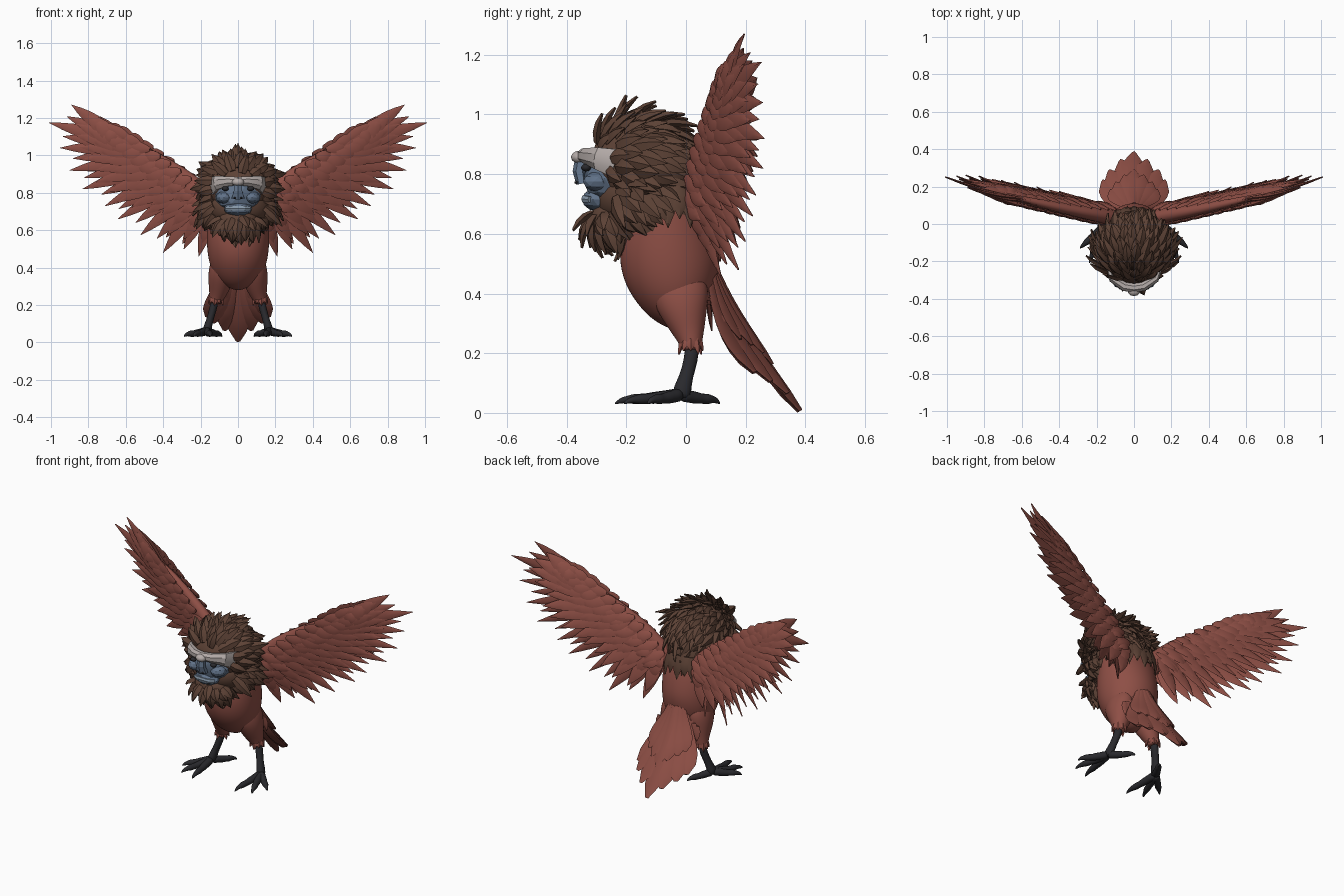
import bpy, bmesh, math, random
from mathutils import Vector, Matrix

random.seed(4)
if "Cube" in bpy.data.objects:
    bpy.data.objects.remove(bpy.data.objects["Cube"])


def material(name, r, g, b):
    m = bpy.data.materials.new(name)
    m.diffuse_color = (r, g, b, 1)
    m.use_nodes = True
    node = m.node_tree.nodes["Principled BSDF"]
    node.inputs["Base Color"].default_value = (r, g, b, 1)
    node.inputs["Roughness"].default_value = 0.8
    return m


RED = material("rust red plumage", 0.27, 0.078, 0.06)
BROWN = material("dark brown mane", 0.108, 0.054, 0.036)
BLUE = material("slate blue skin", 0.12, 0.17, 0.25)
PALE = material("pale grey brow", 0.46, 0.41, 0.395)
TEETH = material("light blue grey lips", 0.25, 0.32, 0.40)
BLACK = material("charcoal legs", 0.022, 0.022, 0.026)


def finish(name, bm, mat, mirror=False, subdiv=0, angle=45):
    bmesh.ops.recalc_face_normals(bm, faces=bm.faces)
    me = bpy.data.meshes.new(name)
    bm.to_mesh(me)
    bm.free()
    ob = bpy.data.objects.new(name, me)
    bpy.context.collection.objects.link(ob)
    me.materials.append(mat)
    if subdiv:
        me.polygons.foreach_set("use_smooth", [True] * len(me.polygons))
    else:
        bpy.ops.object.select_all(action="DESELECT")
        ob.select_set(True)
        bpy.context.view_layer.objects.active = ob
        bpy.ops.object.shade_smooth_by_angle(angle=math.radians(angle))
    if mirror:
        ob.modifiers.new("mirror", "MIRROR")
    if subdiv:
        ob.modifiers.new("smooth", "SUBSURF").levels = subdiv
        ob.modifiers["smooth"].render_levels = subdiv


def loft(bm, pts, ref, sides=12):
    """Tube through (x, y, z, radius along ref, radius across ref)."""
    ref, prev = Vector(ref), None
    for i, p in enumerate(pts):
        a, b = pts[max(i - 1, 0)], pts[min(i + 1, len(pts) - 1)]
        t = (Vector(b[:3]) - Vector(a[:3])).normalized()
        across = t.cross(ref).normalized()
        along = across.cross(t)
        ring = []
        for k in range(sides):
            q = math.tau * (k + 0.5) / sides
            ring.append(bm.verts.new(Vector(p[:3]) + along * math.cos(q) * p[3] + across * math.sin(q) * p[4]))
        if prev:
            for k in range(sides):
                n = (k + 1) % sides
                bm.faces.new((prev[k], prev[n], ring[n], ring[k]))
        else:
            bm.faces.new(ring)
        prev = ring
    bm.faces.new(prev)


def ball(bm, centre, radii, detail=2):
    m = Matrix.Translation(centre) @ Matrix.Diagonal((*radii, 1))
    bmesh.ops.create_icosphere(bm, subdivisions=detail, radius=1, matrix=m)


POINTED = (0.4, 0.75, 0.95, 1, 0.85, 0.5, 0.04)
ROUNDED = (0.3, 0.45, 0.6, 0.78, 0.95, 1, 0.85, 0.2)
TUFT = (0.7, 1, 0.72, 0.05)


def feather(bm, base, tip, width, normal, shape=POINTED, thick=0.008, bend=0.0, tilt=0.0):
    """Leaf with a raised midrib; bend arches it along its normal."""
    base, tip = Vector(base), Vector(tip)
    axis = (tip - base).normalized()
    side = axis.cross(Vector(normal)).normalized()
    up = side.cross(axis)
    side, up = side + up * tilt, up - side * tilt
    prev = None
    for i, w in enumerate(shape):
        u = i / (len(shape) - 1)
        c = base.lerp(tip, u) + up * bend * 4 * u * (1 - u)
        h, d = width * w / 2, thick * (0.3 + 0.7 * w)
        row = [bm.verts.new(c + o) for o in (side * h, up * d, -side * h, -up * d)]
        if prev:
            for k in range(4):
                n = (k + 1) % 4
                bm.faces.new((prev[k], prev[n], row[n], row[k]))
        else:
            bm.faces.new(row)
        prev = row
    bm.faces.new(prev)


def along(line, t):
    f = min(max(t, 0), 1) * (len(line) - 1)
    i = min(int(f), len(line) - 2)
    return Vector(line[i]).lerp(Vector(line[i + 1]), f - i)


# Body: rings given as height, front, back, half width
bm = bmesh.new()
rings = [(0.285, -0.03, 0.04, 0.03), (0.33, -0.11, 0.08, 0.11), (0.40, -0.175, 0.11, 0.152),
         (0.48, -0.222, 0.12, 0.168), (0.56, -0.23, 0.11, 0.172), (0.64, -0.21, 0.09, 0.17),
         (0.72, -0.19, 0.06, 0.165), (0.80, -0.15, 0.03, 0.13)]
loft(bm, [(0, (f + b) / 2, z, w, (b - f) / 2) for z, f, b, w in rings], (1, 0, 0), 16)
finish("body", bm, RED, subdiv=2)

# Thighs with ragged cuffs
bm = bmesh.new()
loft(bm, [(0.075, -0.03, 0.48, 0.05, 0.08), (0.085, -0.02, 0.40, 0.074, 0.105),
          (0.094, -0.005, 0.33, 0.07, 0.08), (0.105, 0.01, 0.27, 0.052, 0.055),
          (0.12, 0.018, 0.225, 0.036, 0.036), (0.122, 0.018, 0.205, 0.032, 0.032)], (1, 0, 0))
finish("thighs", bm, RED, mirror=True, subdiv=2)
bm = bmesh.new()
for k in range(9):
    a = math.tau * k / 9
    out = Vector((math.cos(a), math.sin(a), 0))
    start = Vector((0.118, 0.016, 0.248)) + out * 0.03
    feather(bm, start, start + out * 0.01 - Vector((0, 0, 0.04 + 0.012 * (k % 2))), 0.03, out, TUFT)
for k in range(4):
    start = Vector((0.06 + 0.022 * k, 0.075, 0.40 - 0.012 * k))
    feather(bm, start, start + Vector((0.008, 0.012, -0.09)), 0.045, (0.2, 1, 0), TUFT)
finish("thigh_feathers", bm, RED, mirror=True)

# Legs, toes and claws
bm = bmesh.new()
loft(bm, [(0.122, 0.02, 0.23, 0.024, 0.027), (0.133, 0.018, 0.18, 0.022, 0.026),
          (0.15, 0.0, 0.12, 0.02, 0.024), (0.163, -0.012, 0.08, 0.025, 0.034),
          (0.168, -0.018, 0.045, 0.028, 0.034)], (1, 0, 0), 8)
for tx, ty in ((0.29, -0.13), (0.24, -0.21), (0.145, -0.24), (0.085, 0.115)):
    root, end = Vector((0.168, -0.018, 0.055)), Vector((tx, ty, 0.03))
    toe = []
    for u, z, r in ((0, 0.062, 0.028), (0.2, 0.055, 0.022), (0.42, 0.05, 0.023), (0.55, 0.047, 0.017),
                    (0.68, 0.047, 0.021), (0.8, 0.045, 0.013), (0.9, 0.042, 0.011), (1, 0.03, 0.002)):
        p = root.lerp(end, u)
        toe.append((p.x, p.y, z, r, r))
    loft(bm, toe, (0, 0, 1), 8)
finish("legs_and_feet", bm, BLACK, mirror=True, subdiv=1)

# Tail fan with a shorter layer lying on top
bm = bmesh.new()
tips = [(0, 0.382, 0.006), (0.07, 0.34, 0.065), (0.13, 0.285, 0.105), (0.165, 0.23, 0.135)]
for i, (x, y, z) in enumerate(tips):
    for s in ((1, -1) if i else (1,)):
        root = Vector((s * 0.014 * i, 0.10 - 0.006 * i, 0.46))
        tip, lean = Vector((s * x, y, z)), Vector((s * 0.15, 0.84, 0.54))
        tilt = -0.15 * s * (i > 0)
        feather(bm, root, tip, 0.12, lean, ROUNDED, 0.022, -0.02 - 0.005 * i, tilt)
        feather(bm, root + lean * 0.012, root.lerp(tip, 0.66) + lean * 0.004, 0.085, lean, ROUNDED, 0.014, -0.012, tilt)
finish("tail_feathers", bm, RED, angle=60)

# Wings: feathers fan out from the arm line to the tip line, given as x, z
arm = [(0.13, 0.73), (0.23, 0.845), (0.37, 0.945), (0.51, 1.035), (0.64, 1.09)]
edge = [(0.21, 0.46), (0.40, 0.48), (0.52, 0.575), (0.64, 0.66), (0.71, 0.73), (0.83, 0.82),
        (0.90, 0.92), (0.95, 1.04), (1.01, 1.175), (0.89, 1.27)]
FRONT = Vector((0.33, -1, -0.18)).normalized()


def on_wing(p, lift=0.0):
    return Vector((p.x, 0.13 + 0.33 * p.x - 0.18 * p.y, p.y)) + FRONT * lift


bm = bmesh.new()
for count, reach, width, lift in ((19, 1.0, 0.072, 0), (15, 0.78, 0.082, 0.013),
                                  (14, 0.56, 0.082, 0.023), (13, 0.34, 0.075, 0.03)):
    for face in ((1, -1) if lift else (1,)):
        for i in range(count):
            t = i / (count - 1)
            root, end = along(arm, t * 0.97), along(edge, t)
            r = reach * (random.uniform(0.9, 1.08) if lift else 1 - 0.1 * (i % 2))
            tip = on_wing(root.lerp(end, r), face * lift * 0.9)
            feather(bm, on_wing(root, face * lift), tip, width, FRONT * face, POINTED,
                    0.010, 0.010, 0.22 * face)
finish("wing_feathers", bm, RED, mirror=True, angle=60)
bm = bmesh.new()
bones = []
for i, (x, z) in enumerate(arm):
    p = on_wing(Vector((x, z)))
    bones.append((*p, 0.06 - 0.012 * i, 0.045 - 0.008 * i))
loft(bm, [(0.06, 0.0, 0.66, 0.07, 0.05)] + bones, (0, 0, 1))
finish("wing_arms", bm, RED, mirror=True, subdiv=1)
# Small shingled feathers over the arm
bm = bmesh.new()
for row in range(2):
    for i in range(11):
        t = i / 10
        for face in (1, -1):
            a, b = along(arm, t), along(edge, min(1, t + 0.15))
            start = a.lerp(b, 0.07 * row) + Vector((-0.02, 0.018 - 0.022 * row))
            lift = face * (0.045 - 0.022 * t)
            reach = (b - a).normalized() * random.uniform(0.10, 0.15)
            feather(bm, on_wing(start, lift), on_wing(start + reach, lift * 0.8),
                    0.06, FRONT * face, POINTED, 0.009, 0.008, 0.18 * face)
finish("shoulder_feathers", bm, RED, mirror=True, angle=60)

# Mane: solid cores covered in tufts that sweep away from the face
cores = [((0, -0.158, 0.828), (0.178, 0.17, 0.16), 230), ((0, -0.155, 0.72), (0.178, 0.155, 0.12), 190),
         ((0, -0.25, 0.65), (0.11, 0.075, 0.065), 75)]
bm = bmesh.new()
for c, r, n in cores:
    ball(bm, c, [v * 0.97 for v in r], 3)
loft(bm, [(0, -0.06, 0.70, 0.15, 0.12), (0, -0.07, 0.77, 0.16, 0.12), (0, -0.1, 0.84, 0.14, 0.11)], (1, 0, 0), 16)
finish("mane_core", bm, BROWN, angle=60)

bm = bmesh.new()
for j, (c, r, n) in enumerate(cores):
    c, r = Vector(c), Vector(r)
    for i in range(n):
        h = 1 - 2 * (i + 0.5) / n
        a = i * math.pi * (3 - math.sqrt(5))
        q = Vector((math.cos(a) * math.sqrt(1 - h * h), math.sin(a) * math.sqrt(1 - h * h), h))
        p = c + q * r
        hidden = any(k != j and sum(((p[m] - oc[m]) / orad[m]) ** 2 for m in range(3)) < 0.8
                     for k, (oc, orad, _) in enumerate(cores))
        on_face = p.y < -0.2 and abs(p.x) < 0.13 and 0.675 < p.z < 0.895
        if hidden or on_face:
            continue
        normal = Vector([q[m] / r[m] for m in range(3)]).normalized()
        flow = (p - Vector((0, -0.36, 0.80))).normalized() + Vector((0, 0, -0.35 - 0.15 * j))
        flow = (flow - normal * flow.dot(normal)).normalized()
        flow += Vector([random.uniform(-0.18, 0.18) for _ in range(3)])
        size = random.uniform(0.09, 0.14) * (0.8 if j == 2 else 1)
        spread = 0.22 if p.y < -0.2 or p.z > 0.93 else 0.36
        feather(bm, p - normal * 0.006, p + (flow * 0.88 + normal * spread) * size, 0.056, normal,
                TUFT, 0.013, 0.008)
# Crest and beard points, then the collar over the upper back
for x in (-0.03, 0, 0.03):
    feather(bm, (x, -0.24, 0.96), (x * 1.3, -0.20, 1.065 - abs(x)), 0.05, (0, -1, 0.4), TUFT, 0.014)
    feather(bm, (x, -0.27, 0.63), (x, -0.265, 0.53 + abs(x)), 0.06, (0, -1, 0), TUFT, 0.022)
for k in range(15):
    a = math.radians(-105 + 15 * k)
    out = Vector((math.sin(a), math.cos(a), 0))
    start = Vector((out.x * 0.16, -0.06 + out.y * 0.125, 0.76))
    feather(bm, start, start + out * 0.025 - Vector((0, 0, 0.11 + 0.03 * (k % 2))), 0.06, out, TUFT, 0.01, 0.008)
finish("mane_tufts", bm, BROWN)

# Face skin, cheeks, nose and muzzle
bm = bmesh.new()
ball(bm, (0, -0.24, 0.785), (0.128, 0.105, 0.10))
ball(bm, (0, -0.295, 0.715), (0.078, 0.055, 0.04))
loft(bm, [(0, -0.35, 0.85, 0.022, 0.022), (0, -0.358, 0.81, 0.026, 0.022), (0, -0.35, 0.768, 0.04, 0.018)],
     (1, 0, 0), 6)
for s in (1, -1):
    ball(bm, (s * 0.075, -0.295, 0.775), (0.045, 0.05, 0.034))
finish("face_skin", bm, BLUE, angle=20)

# Pale brow wrapping round to the temples, with a knob between the eyes
bm = bmesh.new()
half = [(0.137, -0.235, 0.836, 0.052, 0.015), (0.115, -0.295, 0.853, 0.040, 0.02),
        (0.05, -0.335, 0.862, 0.028, 0.026)]
loft(bm, [(-x, *rest) for x, *rest in half] + [(0, -0.342, 0.862, 0.024, 0.026)] + half[::-1], (0, 0, 1), 8)
ball(bm, (0, -0.357, 0.857), (0.034, 0.029, 0.022))
finish("brow", bm, PALE, angle=30)

# Eyes, nostrils and mouth line
bm = bmesh.new()
ball(bm, (0.068, -0.335, 0.822), (0.019, 0.017, 0.013))
ball(bm, (0.018, -0.368, 0.772), (0.008, 0.006, 0.006), 1)
finish("eyes_and_nostrils", bm, BLACK, mirror=True)
bm = bmesh.new()
loft(bm, [(-0.066, -0.322, 0.715, 0.011, 0.008), (-0.035, -0.343, 0.717, 0.014, 0.008),
          (0.035, -0.343, 0.717, 0.014, 0.008), (0.066, -0.322, 0.715, 0.011, 0.008)], (0, 0, 1), 6)
finish("lips", bm, TEETH, angle=30)
